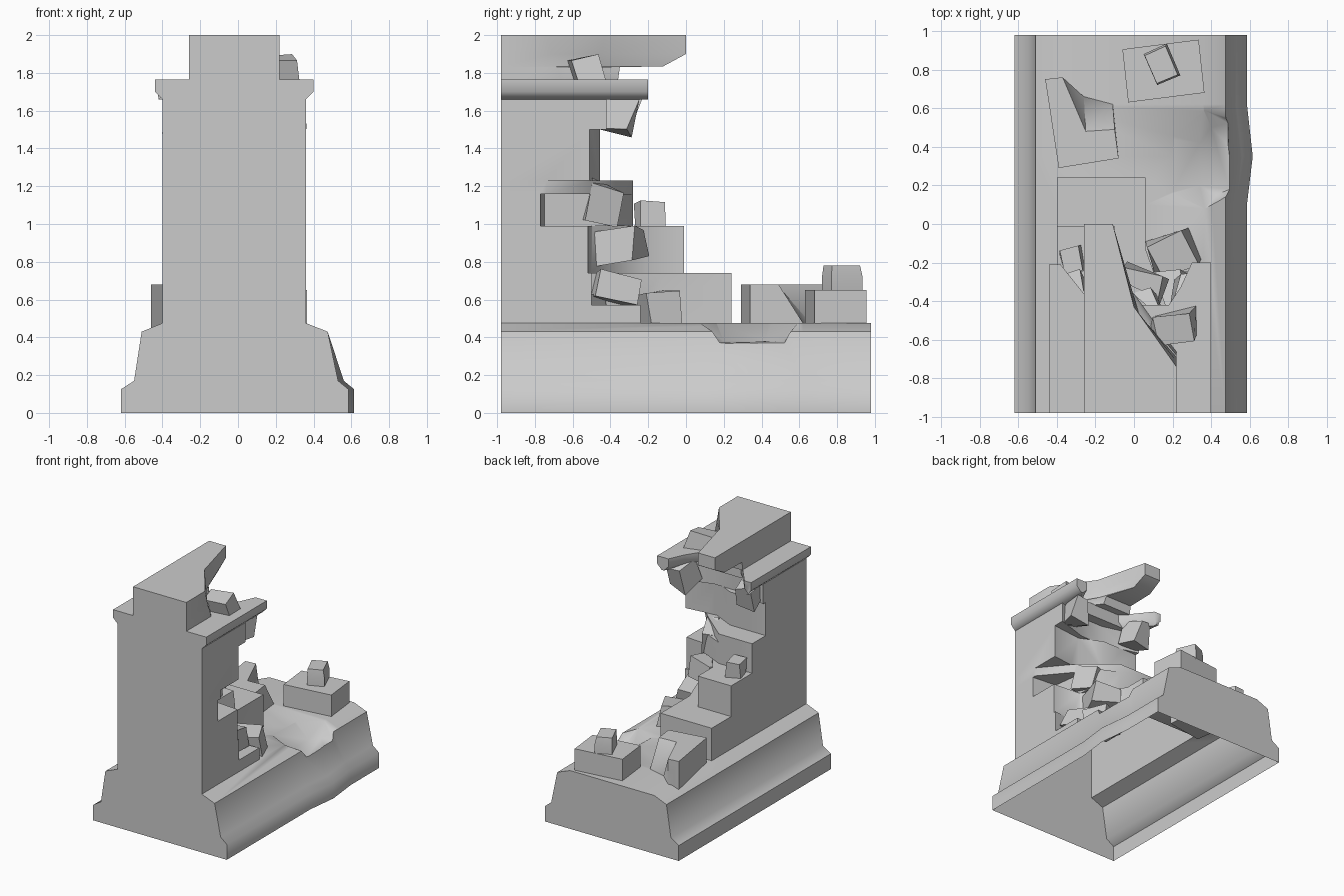
import bpy, bmesh, math, random
from mathutils import Vector, Matrix

default_cube = bpy.data.objects.get("Cube")
if default_cube:
    bpy.data.objects.remove(default_cube, do_unlink=True)

stone = bpy.data.materials.new("grey stone")
stone.use_nodes = True
GREY = (0.6, 0.6, 0.6, 1)
stone.diffuse_color = GREY
stone.node_tree.nodes["Principled BSDF"].inputs["Base Color"].default_value = GREY

FRONT, BACK = -.98, .98
LEFT, RIGHT = -.40, .36
FLOOR = .475


def finish(name, bm):
    """Turn a bmesh into a named stone object."""
    bmesh.ops.recalc_face_normals(bm, faces=bm.faces)
    mesh = bpy.data.meshes.new(name)
    bm.to_mesh(mesh)
    bm.free()
    obj = bpy.data.objects.new(name, mesh)
    bpy.context.collection.objects.link(obj)
    mesh.materials.append(stone)
    return obj


def loft(name, rings):
    """Closed solid through a list of equal-length point rings."""
    bm = bmesh.new()
    loops = [[bm.verts.new(point) for point in ring] for ring in rings]
    for lower, upper in zip(loops, loops[1:]):
        for i in range(len(lower)):
            j = (i + 1) % len(lower)
            bm.faces.new((lower[i], lower[j], upper[j], upper[i]))
    bm.faces.new(loops[0])
    bm.faces.new(loops[-1])
    return finish(name, bm)


def slab(name, outline, low, high):
    """Flat outline extruded upwards."""
    return loft(name, [[(x, y, z) for x, y in outline] for z in (low, high)])


def block(name, x_range, y_range, z_range):
    (a, b), (c, d) = x_range, y_range
    return slab(name, [(a, c), (b, c), (b, d), (a, d)], *z_range)


def rock(name, centre, size, turn=0, tilt=0, seed=1, rough=.12):
    """Rough broken stone: a jittered, narrowed box."""
    rng = random.Random(seed)
    bm = bmesh.new()
    bmesh.ops.create_cube(bm, size=1)
    for v in bm.verts:
        v.co += Vector([rng.uniform(-rough, rough) for axis in range(3)])
        if v.co.z > 0:
            v.co.x *= .8
    spin = Matrix.Rotation(math.radians(turn), 4, "Z") @ Matrix.Rotation(math.radians(tilt), 4, "X")
    bm.transform(Matrix.Translation(centre) @ spin @ Matrix.Diagonal((*size, 1)))
    return finish(name, bm)


def combine(target, tools, operation):
    """Apply exact booleans, then drop the tools."""
    for tool in tools:
        mod = target.modifiers.new("join", "BOOLEAN")
        mod.operation, mod.solver, mod.object = operation, "EXACT", tool
        tool.hide_render = True
    graph = bpy.context.evaluated_depsgraph_get()
    mesh = bpy.data.meshes.new_from_object(target.evaluated_get(graph))
    target.modifiers.clear()
    target.data = mesh
    for tool in tools:
        bpy.data.objects.remove(tool, do_unlink=True)


# Moulded base, its right foot swelling slightly towards the back
def base_ring(y, bulge):
    left = [(-.62, 0), (-.62, .125), (-.55, .17), (-.51, .43), (LEFT, FLOOR)]
    right = [(RIGHT, FLOOR), (.475, .43), (.53 + bulge, .17), (.585 + bulge, .125), (.585 + bulge, 0)]
    return [(x, y, z) for x, z in left + right]


base = loft("wall_and_base", [base_ring(y, b) for y, b in
                              ((FRONT, 0), (.1, 0), (.35, .03), (.62, 0), (BACK, 0))])

# Chipped hollow in the right edge of the base
chip_top = [(.19, .46), (.36, .6), (.6, .62), (.6, .2), (.36, .07), (.18, .16)]
chip_low = [(.34, .42), (.4, .5), (.6, .55), (.6, .22), (.42, .15), (.34, .2)]
chip = loft("chip_cutter", [[(x, y, .36 + .02 * (x < .5)) for x, y in chip_low],
                            [(x, y, FLOOR + .01) for x, y in chip_top]])
combine(base, [chip], "DIFFERENCE")

# Courses of the broken wall, each outline listed along its ragged back edge
courses = [
    (.40, .57, [(RIGHT, -.24), (.06, -.26), (.06, .24), (LEFT, .24)]),
    (.57, .74, [(RIGHT, -.50), (.2, -.52), (.06, -.13), (.06, .24), (LEFT, .24)]),
    (.74, .99, [(RIGHT, -.52), (.12, -.5), (-.1, -.2), (-.1, -.01), (LEFT, -.01)]),
    (.99, 1.16, [(RIGHT, -.77), (.15, -.75), (.1, -.37), (-.1, -.28), (LEFT, -.28)]),
    (1.16, 1.23, [(RIGHT, -.74), (.16, -.5), (-.1, -.28), (LEFT, -.28)]),
    (1.23, 1.5, [(RIGHT, -.51), (.1, -.54), (-.08, -.455), (LEFT, -.455)]),
    (1.5, 1.67, [(RIGHT, -.42), (.1, -.5), (-.1, -.5), (LEFT, -.42)]),
]
parts = [slab("course", [(LEFT, FRONT), (RIGHT, FRONT)] + edge, low, high)
         for low, high, edge in courses]
combine(base, parts, "UNION")

# The shell is open underneath
bm = bmesh.new()
bm.from_mesh(base.data)
under = [f for f in bm.faces if all(v.co.z < .001 for v in f.verts)]
bmesh.ops.delete(bm, geom=under, context="FACES")
bm.to_mesh(base.data)
bm.free()


# Cornice with a broken arm on each side
def cornice_ring(y, left=-.44, right=.40):
    lip = .04
    return [(left + lip, y, 1.66), (left, y, 1.70), (left, y, 1.765),
            (right, y, 1.765), (right, y, 1.70), (right - lip, y, 1.66)]


loft("cornice", [cornice_ring(FRONT), cornice_ring(-.42)])
loft("cornice_left_end", [cornice_ring(-.42, right=-.2), cornice_ring(-.36, right=-.26),
                          cornice_ring(-.21, right=-.38)])
loft("cornice_right_end", [cornice_ring(-.42, left=.18), cornice_ring(-.33, left=.24),
                           cornice_ring(-.2, left=.3)])


# Overhanging cap, broken away diagonally
def cap_ring(z, end, tip, bend, shoulder):
    return [(-.26, FRONT, z), (.22, FRONT, z), (.22, shoulder, z),
            (*bend, z), (tip, end, z), (-.26, end, z)]


loft("broken_cap", [
    cap_ring(1.76, -.36, 0, (.1, -.5), -.66),
    cap_ring(1.83, -.35, -.02, (.07, -.5), -.68),
    cap_ring(1.835, -.12, -.1, (.03, -.48), -.69),
    cap_ring(1.9, 0, -.11, (.01, -.45), -.71),
    cap_ring(2, 0, -.11, (0, -.43), -.74)])

# Fallen block lying on the base, its right back corner sheared off
broken_top = [(-.46, .75), (-.39, .29), (-.08, .34), (-.1, .49), (-.25, .48), (-.37, .76)]
broken_low = [(-.46, .75), (-.39, .29), (-.08, .34), (-.11, .62), (-.26, .66), (-.37, .76)]
loft("fallen_broken_block", [[(x, y, FLOOR - .05) for x, y in broken_low],
                             [(x, y, FLOOR) for x, y in broken_low],
                             [(x, y, .68) for x, y in broken_top]])

# Whole fallen block with a small stone on it
slab("fallen_block", [(-.06, .905), (-.03, .63), (.365, .68), (.335, .955)], FLOOR - .01, .65)
slab_stone = [(.05, .88), (.12, .72), (.24, .77), (.17, .935)]
loft("stone_on_block", [[(x, y, .64) for x, y in slab_stone],
                        [(x, y, .72) for x, y in slab_stone],
                        [(x * .9 + .01, y * .9 + .08, .78) for x, y in slab_stone]])

# Loose rubble: name, centre, size, turn, tilt
rubble = [
    ("stone_on_step", (-.32, -.2, 1.045), (.12, .13, .13), 15, 0),
    ("floor_stone", (.2, -.15, .55), (.22, .17, .17), 25, 10),
    ("floor_shard", (.22, -.52, .55), (.2, .14, .14), -30, 15),
    ("gap_stone_low", (.2, -.38, .66), (.2, .22, .14), 10, -12),
    ("gap_stone_mid", (.02, -.36, .88), (.24, .24, .16), -15, 8),
    ("gap_stone_high", (.08, -.45, 1.1), (.14, .16, .22), 20, -15),
    ("hanging_stone_left", (-.32, -.36, 1.6), (.14, .17, .19), 10, -15),
    ("hanging_stone_right", (.28, -.36, 1.6), (.14, .18, .2), -12, -15),
    ("stone_on_cornice", (.21, -.53, 1.82), (.26, .14, .12), 8, 5),
]
for seed, (name, centre, size, turn, tilt) in enumerate(rubble):
    rock(name, centre, size, turn, tilt, seed)

# Soft shading on shallow bends, crisp edges elsewhere
bpy.ops.object.select_all(action="DESELECT")
for obj in bpy.context.scene.objects:
    if obj.type == "MESH" and stone.name in obj.data.materials:
        obj.select_set(True)
        bpy.context.view_layer.objects.active = obj
bpy.ops.object.shade_smooth_by_angle(angle=math.radians(52))
